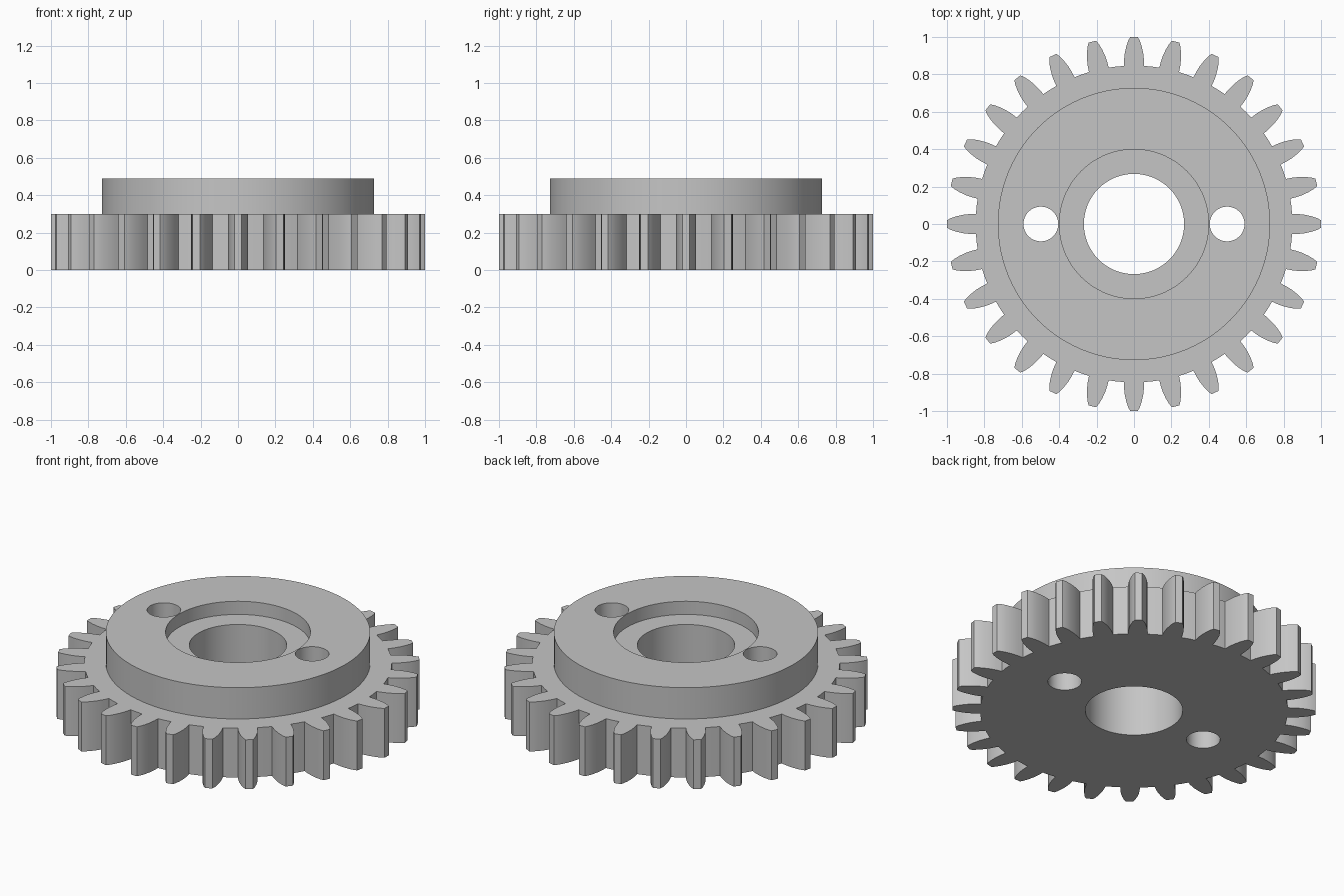
import bpy
import bmesh
from math import radians, tau, sin, cos, hypot, atan2, pi

cube = bpy.data.objects.get("Cube")
if cube:
    bpy.data.objects.remove(cube, do_unlink=True)

TEETH = 28
ROOT = 0.847
GEAR_TOP = 0.30
COLLAR_TOP = 0.49
RECESS_FLOOR = 0.41

# Half tooth: (half width, distance from the centre), root to tip
FLANK = [(0.054, 0.845), (0.053, 0.88), (0.049, 0.915),
         (0.041, 0.95), (0.031, 0.98), (0.020, 1.0)]

steel = bpy.data.materials.new("grey steel")
steel.use_nodes = True
GREY = (0.56, 0.56, 0.56, 1)
steel.diffuse_color = GREY
steel.node_tree.nodes["Principled BSDF"].inputs["Base Color"].default_value = GREY


def prism(name, outline, bottom, top):
    """Extrude a closed counter-clockwise outline between two heights."""
    bm = bmesh.new()
    low = [bm.verts.new((x, y, bottom)) for x, y in outline]
    high = [bm.verts.new((x, y, top)) for x, y in outline]
    bm.faces.new(high)
    bm.faces.new(low[::-1])
    for i in range(len(low)):
        j = (i + 1) % len(low)
        bm.faces.new((low[i], low[j], high[j], high[i]))
    mesh = bpy.data.meshes.new(name)
    bm.to_mesh(mesh)
    bm.free()
    mesh.materials.append(steel)
    obj = bpy.data.objects.new(name, mesh)
    bpy.context.collection.objects.link(obj)
    return obj


def circle(radius, segments, cx=0.0):
    return [(cx + radius * cos(tau * i / segments), radius * sin(tau * i / segments))
            for i in range(segments)]


def gear_outline():
    tooth = [(-w, r) for w, r in FLANK] + [(w, r) for w, r in FLANK[::-1]]
    points = []
    for n in range(TEETH):
        centre = tau * n / TEETH
        # Tooth flanks and tip, followed by the middle of the root gap
        for w, r in tooth:
            points.append((r * cos(centre) - w * sin(centre),
                           r * sin(centre) + w * cos(centre)))
        gap = centre + pi / TEETH
        points.append((ROOT * cos(gap), ROOT * sin(gap)))
    return points


def combine(body, tool, operation):
    """Apply a boolean to the body and discard the tool."""
    tool.hide_render = True
    mod = body.modifiers.new(operation.lower(), "BOOLEAN")
    mod.operation = operation
    mod.solver = "EXACT"
    mod.object = tool
    bpy.context.view_layer.objects.active = body
    bpy.ops.object.modifier_apply(modifier=mod.name)
    bpy.data.objects.remove(tool, do_unlink=True)


# Toothed wheel with a raised collar
gear = prism("gear_wheel", gear_outline(), 0, GEAR_TOP)
combine(gear, prism("collar", circle(0.728, 96), 0.15, COLLAR_TOP), "UNION")

# Shallow recess, central bore and two pin holes
combine(gear, prism("recess_cutter", circle(0.399, 72), RECESS_FLOOR, 0.6), "DIFFERENCE")
combine(gear, prism("bore_cutter", circle(0.268, 64), -0.1, 0.6), "DIFFERENCE")
for side in (-1, 1):
    hole = prism("pin_hole_cutter", circle(0.093, 40, side * 0.498), -0.1, 0.6)
    combine(gear, hole, "DIFFERENCE")

# Smooth round walls, crisp rims
bpy.ops.object.select_all(action="DESELECT")
gear.select_set(True)
bpy.context.view_layer.objects.active = gear
bpy.ops.object.shade_smooth_by_angle(angle=radians(25))
